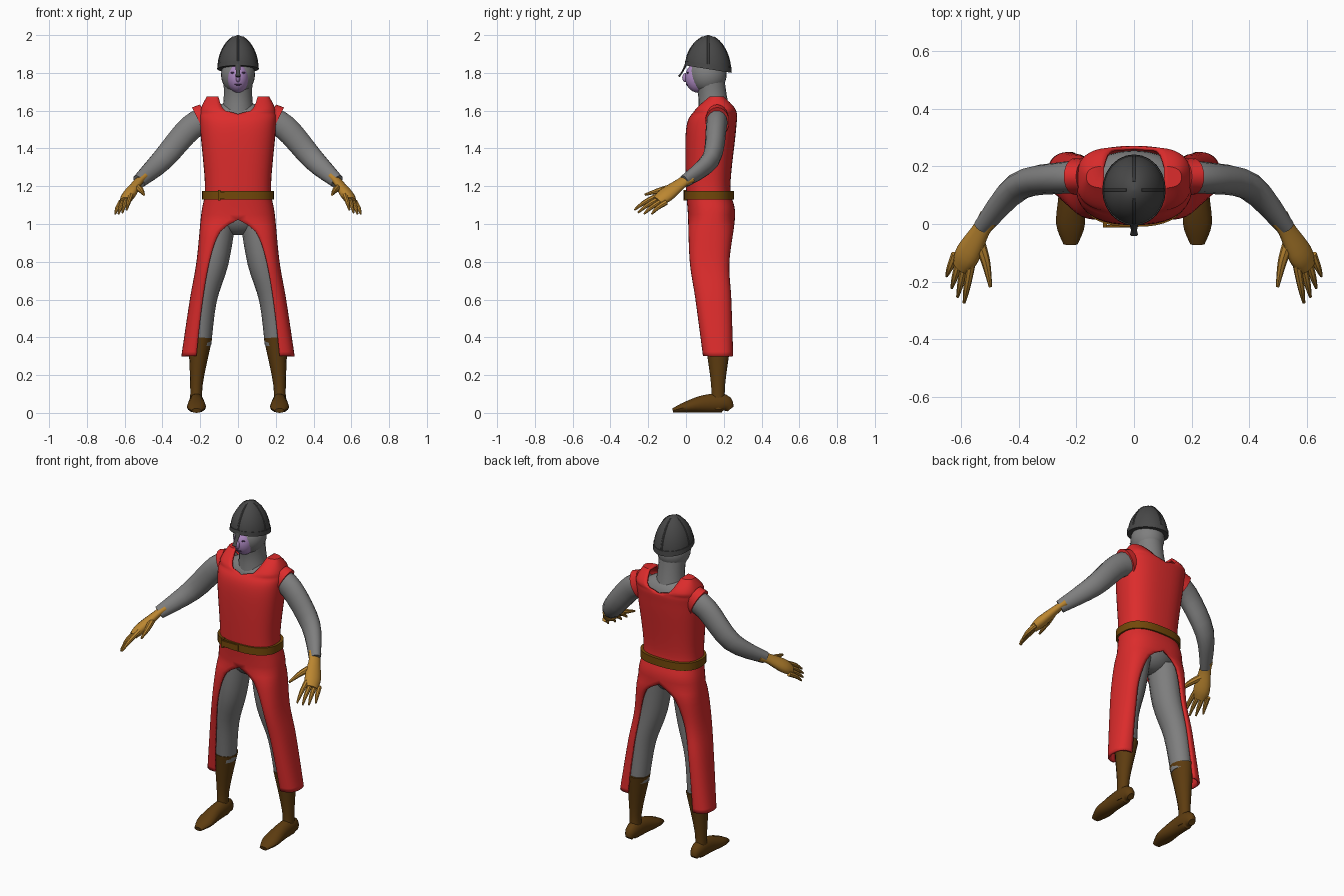
import bpy, bmesh, math
from mathutils import Vector

cube = bpy.data.objects.get("Cube")
if cube:
    bpy.data.objects.remove(cube, do_unlink=True)


def material(name, *rgb):
    mat = bpy.data.materials.new(name)
    mat.use_nodes = True
    mat.diffuse_color = (*rgb, 1)
    bsdf = mat.node_tree.nodes["Principled BSDF"]
    bsdf.inputs["Base Color"].default_value = (*rgb, 1)
    return mat


RED = material("red cloth", .72, .025, .025)
GREY = material("grey mail", .21, .21, .21)
IRON = material("dark iron", .065, .065, .065)
GOLD = material("tan glove leather", .5, .24, .03)
TAN = material("belt leather", .17, .065, .003)
BROWN = material("boot leather", .11, .045, .005)
LILAC = material("lilac skin", .42, .25, .54)
DARK = material("dark lilac", .09, .04, .12)


def loft(name, rings, mat, closed=True, mirror=False, thickness=0, angle=40):
    """Skin a list of equal-length point rings."""
    bm = bmesh.new()
    rows = [[bm.verts.new(point) for point in ring] for ring in rings]
    count = len(rows[0])
    for low, high in zip(rows, rows[1:]):
        for j in range(count if closed else count - 1):
            k = (j + 1) % count
            bm.faces.new((low[j], low[k], high[k], high[j]))
    bm.faces.new(rows[-1])
    if closed:
        bm.faces.new(reversed(rows[0]))
        bmesh.ops.recalc_face_normals(bm, faces=bm.faces)
    mesh = bpy.data.meshes.new(name)
    bm.to_mesh(mesh)
    bm.free()
    mesh.materials.append(mat)
    obj = bpy.data.objects.new(name, mesh)
    bpy.context.collection.objects.link(obj)
    bpy.ops.object.select_all(action="DESELECT")
    obj.select_set(True)
    bpy.context.view_layer.objects.active = obj
    bpy.ops.object.shade_smooth_by_angle(angle=math.radians(angle))
    if mirror:
        obj.modifiers.new("mirror", "MIRROR")
    if thickness:
        solid = obj.modifiers.new("thickness", "SOLIDIFY")
        solid.thickness = thickness
        solid.offset = -1


def spline(keys, steps):
    """Smooth rows through a few key rows."""
    padded = [keys[0], *keys, keys[-1]]
    rows = []
    for group in zip(padded, padded[1:], padded[2:], padded[3:]):
        for i in range(steps):
            t = i / steps
            ease = t * t * (3 - 2 * t)
            leave = t * (1 - t) ** 2 / 2
            arrive = t * t * (t - 1) / 2
            rows.append([b + (c - b) * ease + (c - a) * leave + (d - b) * arrive
                         for a, b, c, d in zip(*group)])
    return rows + [list(keys[-1])]


def tube(name, keys, side, mat, squash=1, sides=14, mirror=True):
    """Oval tube through keys of x, y, z, side radius and optional other radius."""
    path = spline(keys, 4)
    points = [Vector(row[:3]) for row in path]
    ahead = points[1:] + points[-1:]
    behind = points[:1] + points[:-1]
    rings = []
    for row, centre, after, before in zip(path, points, ahead, behind):
        along = (after - before).normalized()
        u = Vector(side)
        u = (u - along * u.dot(along)).normalized()
        v = along.cross(u) * row[-1] * squash
        turns = [math.tau * k / sides for k in range(sides)]
        rings.append([centre + u * row[3] * math.cos(a) + v * math.sin(a) for a in turns])
    loft(name, rings, mat, mirror=mirror)


def power(value, exponent):
    return math.copysign(abs(value) ** exponent, value)


def oval(centre, rx, ry, sides=24, exponent=1):
    """Horizontal ring; an exponent below one makes it boxier."""
    turns = [math.tau * k / sides for k in range(sides)]
    return [Vector(centre) + Vector((rx * power(math.cos(a), exponent),
                                     ry * power(math.sin(a), exponent), 0)) for a in turns]


def ellipsoid(name, centre, radii, mat, mirror=False):
    rings = []
    for i in range(1, 14):
        a = math.pi * i / 14
        middle = Vector(centre) - Vector((0, 0, radii[2] * math.cos(a)))
        rings.append(oval(middle, radii[0] * math.sin(a), radii[1] * math.sin(a)))
    loft(name, rings, mat, mirror=mirror)


def plate(name, centre, size):
    bpy.ops.mesh.primitive_cube_add(size=1, location=centre, scale=size)
    obj = bpy.context.object
    obj.name = name
    obj.data.materials.append(TAN)


SIDEWAYS, DEPTH, UP = (1, 0, 0), (0, 1, 0), (0, 0, 1)

# Mail suit: pelvis, shoulders, neck, hood, legs and arms
ellipsoid("pelvis", (0, .13, 1.05), (.15, .1, .11), GREY)
ellipsoid("shoulders", (0, .155, 1.55), (.17, .1, .1), GREY)
tube("neck", [(0, .15, 1.55, .09), (0, .14, 1.68, .075), (0, .12, 1.8, .08)],
     SIDEWAYS, GREY, sides=20, mirror=False)
ellipsoid("hood", (0, .115, 1.79), (.09, .1, .1), GREY)
tube("legs", [(.1, .13, 1, .085), (.13, .13, .8, .08), (.18, .15, .6, .068), (.2, .17, .36, .058)],
     SIDEWAYS, GREY, squash=1.1)
tube("arms", [(.14, .165, 1.56, .058), (.25, .16, 1.51, .055), (.4, .13, 1.34, .048),
              (.525, -.01, 1.225, .03)], DEPTH, GREY, squash=1.25)

# Boots: shafts, then feet whose soles rest on the ground
tube("boot_shafts", [(.22, .17, .02, .035), (.22, .17, .15, .033), (.2, .17, .4, .064)],
     SIDEWAYS, BROWN, squash=1.15)
foot = [(.235, .02, .02), (.2, .037, .05), (.1, .042, .048), (0, .05, .03), (-.07, .025, .012)]
tube("boot_feet", [(.22, y, height, width, height) for y, width, height in foot], SIDEWAYS, BROWN)


# Tunic: one half wraps from the front edge round to the back edge
def tunic_edge(z):
    """Half width of the leg arch below and of the neckline above."""
    if z < 1:
        return .245 * (1 - z) ** .3
    return .17 * max(z - 1.59, 0) ** .2


# Rows of height, outer half width, front and back
tunic = [(.3, .3, .09, .25), (.6, .255, .05, .24), (.8, .22, .02, .23), (1.05, .195, .01, .26),
         (1.2, .175, 0, .235), (1.5, .2, 0, .265), (1.6, .2, .045, .265), (1.675, .165, .125, .2)]
wraps = []
for z, outer, front, back in spline(tunic, 8):
    inner = tunic_edge(z)
    turns = [math.pi * (k / 20 - .5) for k in range(21)]
    wraps.append([(inner + (outer - inner) * power(math.cos(a), .8),
                   (front + back) / 2 + (back - front) / 2 * power(math.sin(a), .8), z)
                  for a in turns])
loft("tunic", wraps, RED, closed=False, mirror=True, thickness=.012)
tube("armhole_trim", [(.165, .165, 1.56, .06), (.205, .165, 1.54, .064)],
     DEPTH, RED, squash=1.35, sides=20)

# Belt with buckle and strap end
loft("belt", [oval((0, .122, z), .19, .132, 40, .8) for z in (1.13, 1.175)], TAN)
plate("buckle", (-.1, 0, 1.152), (.014, .024, .054))
plate("strap_end", (-.045, -.008, 1.152), (.11, .01, .034))

# Gloves: palms, fanned fingers and thumbs
knuckles = Vector((.055, .035, -.04))
tube("glove_palms", [(.505, .02, 1.245, .038), (.53, -.02, 1.22, .034), (.577, -.105, 1.155, .048),
                     (.6, -.15, 1.12, .035)], knuckles, GOLD, squash=.65)
reach = Vector((.03, -.13, -.085))
for i, finger in enumerate(("index", "middle", "ring", "little")):
    base = Vector((.565, -.14, 1.155)) + knuckles * i / 3
    tip = base + reach * (1 - .04 * i * i) + knuckles * (i - 1) * .1
    bend = base.lerp(tip, .6) + Vector(UP) * .008
    tube(finger + "_fingers", [(*base, .015), (*bend, .012), (*tip, .005)],
         knuckles, GOLD, sides=8)
tube("thumbs", [(.54, -.055, 1.195, .021), (.515, -.13, 1.18, .016), (.498, -.218, 1.155, .006)],
     UP, GOLD, sides=8)

# Face
ellipsoid("face", (0, .065, 1.775), (.058, .07, .08), LILAC)
ellipsoid("nose", (0, 0, 1.775), (.012, .02, .025), LILAC)
ellipsoid("mouth", (0, .006, 1.738), (.02, .006, .004), DARK)
ellipsoid("eyes", (.027, .01, 1.8), (.012, .006, .005), DARK, mirror=True)


# Helmet: pointed dome whose rim dips toward the back
def dome(rise, a, grow=1):
    width = (1 - rise * rise) ** .6 * grow
    y = .12 * width * math.sin(a)
    return .107 * width * math.cos(a), .118 + y, 1.82 + .18 * rise - .16 * (1 - rise) * y


around = [math.tau * k / 24 for k in range(24)]
rises = [0, .15, .3, .45, .6, .75, .87, .95, .998]
loft("helmet", [[dome(rise, a) for a in around] for rise in rises], IRON, angle=25)
loft("helmet_rim", [[dome(rise, a, 1.03) for a in around] for rise in rises[:2]], IRON)
for i, place in enumerate(("left", "back", "right", "front")):
    a = math.pi * i / 2
    tube(place + "_helmet_ridge", [(*dome(rise, a), .006) for rise in rises[1:-1]],
         (-math.sin(a), math.cos(a), 0), IRON, squash=.5, sides=6, mirror=False)
tube("nose_guard", [(0, 0, 1.845, .016), (0, -.02, 1.805, .011), (0, -.038, 1.78, .014)],
     SIDEWAYS, IRON, squash=.4, sides=8, mirror=False)
